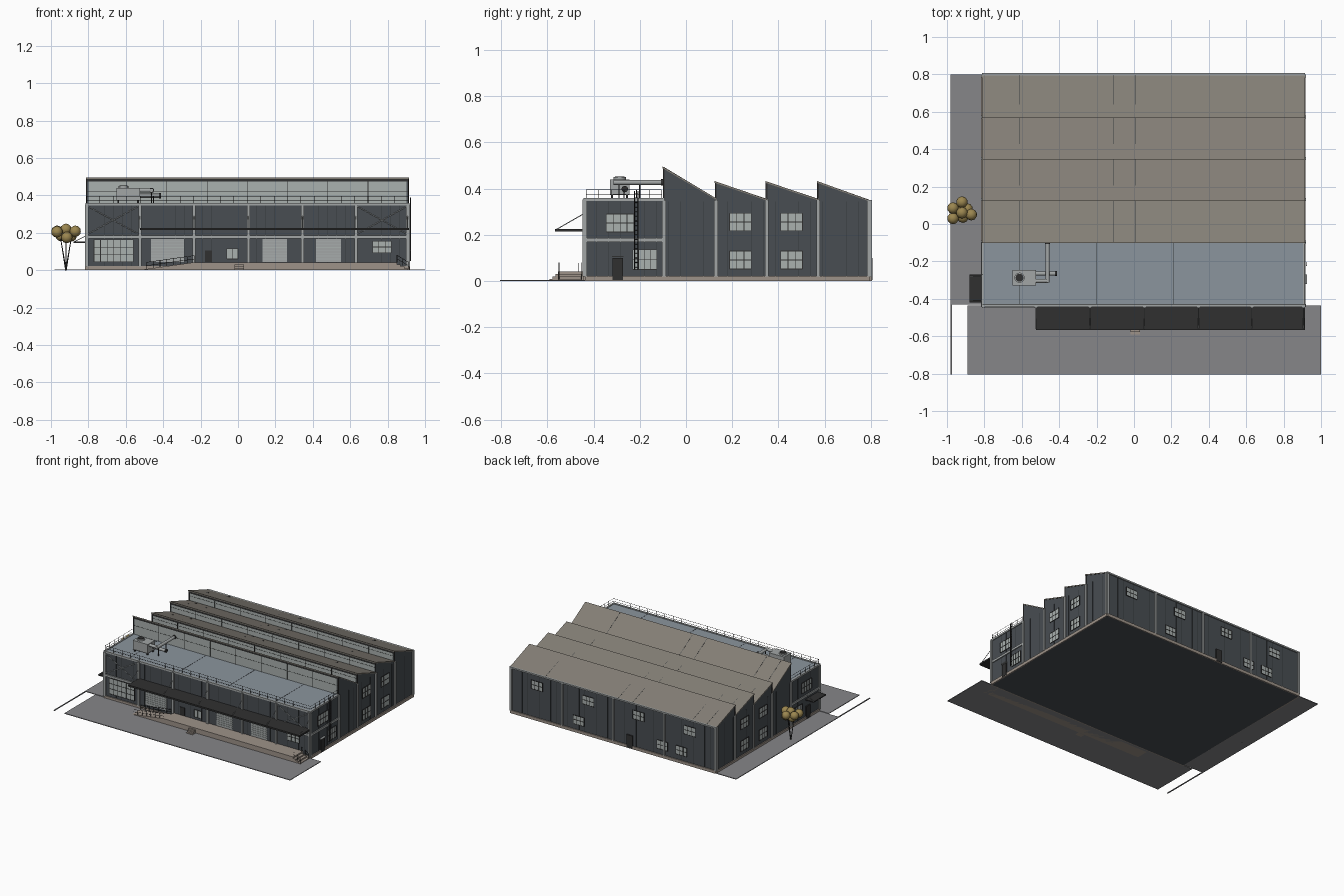
import bpy, bmesh, math
from mathutils import Vector, Matrix

if "Cube" in bpy.data.objects:
    bpy.data.objects.remove(bpy.data.objects["Cube"])

COL = dict(wall=(.065, .075, .085), steel=(.36, .38, .38), glass=(.40, .44, .43), roof=(.23, .21, .18),
           deck=(.26, .30, .34), paving=(.24, .24, .25), dark=(.03, .03, .03), stone=(.34, .29, .25),
           leaf=(.33, .24, .08), seam=(.035, .04, .045))
P = {}
X0, X1, YF, YM, YB = -.81, .91, -.437, -.095, .797


def get(name, col):
    if name not in P:
        P[name] = (bmesh.new(), col)
    return P[name][0]


def box(name, col, x0, x1, y0, y1, z0, z1):
    m = Matrix.Translation(((x0 + x1) / 2, (y0 + y1) / 2, (z0 + z1) / 2)) @ Matrix.Diagonal(
        (abs(x1 - x0), abs(y1 - y0), abs(z1 - z0), 1))
    bmesh.ops.create_cube(get(name, col), size=1, matrix=m)


def rod(name, col, p, q, r=.002, n=6, r2=None):
    p, q = Vector(p), Vector(q)
    d = q - p
    m = Matrix.Translation((p + q) / 2) @ d.to_track_quat('Z', 'Y').to_matrix().to_4x4()
    bmesh.ops.create_cone(get(name, col), cap_ends=True, segments=n, radius1=r,
                          radius2=r if r2 is None else r2, depth=d.length, matrix=m)


def prism(name, col, prof, a, b, axis='x'):
    """Extrude a (y,z) profile along x, or an (x,z) profile along y."""
    bm = get(name, col)
    pt = (lambda u, z, t: (t, u, z)) if axis == 'x' else (lambda u, z, t: (u, t, z))
    f = bm.faces.new([bm.verts.new(pt(u, z, a)) for u, z in prof])
    g = bmesh.ops.extrude_face_region(bm, geom=[f])['geom']
    bmesh.ops.translate(bm, verts=[v for v in g if isinstance(v, bmesh.types.BMVert)],
                        vec=Vector(pt(0, 0, b)) - Vector(pt(0, 0, a)))


def on_wall(name, col, side, u0, u1, z0, z1, d, base=0):
    """Box lying on one of the four walls, sticking out by d."""
    if side == 'front':
        box(name, col, u0, u1, YF - d, YF - base + .002, z0, z1)
    elif side == 'back':
        box(name, col, u0, u1, YB + base - .002, YB + d, z0, z1)
    elif side == 'right':
        box(name, col, X1 + base - .002, X1 + d, u0, u1, z0, z1)
    else:
        box(name, col, X0 - d, X0 - base + .002, u0, u1, z0, z1)


def window(side, u0, u1, z0, z1, nu=3, nz=2):
    on_wall('window_panes', 'glass', side, u0, u1, z0, z1, .002)
    for i in range(nu + 1):
        u = u0 + (u1 - u0) * i / nu
        on_wall('window_frames', 'dark', side, u - .0015, u + .0015, z0, z1, .004)
    for i in range(nz + 1):
        z = z0 + (z1 - z0) * i / nz
        on_wall('window_frames', 'dark', side, u0, u1, z - .0015, z + .0015, .004)


def rail(pts, h, n, name='roof_railing', col='dark'):
    """Posts with a top and mid rail along a polyline."""
    for a, b, k in zip(pts, pts[1:], n):
        a, b = Vector(a), Vector(b)
        up = Vector((0, 0, h))
        for f in (.5, 1):
            rod(name, col, a + up * f, b + up * f, .0013, 4)
        for i in range(k + 1):
            p = a.lerp(b, i / k)
            rod(name, col, p, p + up, .0015, 4)


# Paving
box('front_yard', 'paving', -.89, 1.0, -.805, YF, 0, .005)
box('side_yard', 'paving', -.98, X0, -.43, .8, 0, .005)
box('curb', 'paving', -.98, -.972, -.805, -.43, 0, .005)

# Office block and roof deck
box('office_block', 'wall', X0, X1, YF, YM, 0, .352)
box('office_deck', 'deck', X0 + .005, X1 - .005, YF + .008, YM, .35, .356)
for x in (-.61, -.2, .21, .62):
    box('deck_seams', 'seam', x - .001, x + .001, YF + .01, YM, .355, .357)
box('parapet', 'steel', X0 - .006, X1 + .006, YF - .006, YF + .008, .347, .36)
for x in (X0, X1):
    box('parapet', 'steel', x - .006, x + .006, YF, YM, .347, .36)
rail([(X0, YM - .01, .355), (X0, YF + .005, .355), (X1, YF + .005, .355), (X1, YM - .01, .355)], .04, (6, 24, 6))

# Saw-tooth hall: walls, sloping roofs, north-light glazing
for y0, y1, zt, zb in ((YM, .13, .488, .353), (.13, .35, .425, .35), (.35, .573, .425, .35), (.573, YB, .425, .345)):
    prism('hall_walls', 'wall', [(y0, 0), (y1, 0), (y1, zb), (y0, zt)], X0, X1)
    prism('hall_roofs', 'roof', [(y0 - .006, zt), (y1 + .002, zb - .002), (y1 + .002, zb + .004), (y0 - .006, zt + .008)],
          X0 - .004, X1 + .004)
    box('north_lights', 'glass', X0 + .01, X1 - .01, y0 - .003, y0 + .003, .357, zt - .012)
    box('light_frames', 'dark', X0, X1, y0 - .005, y0 + .002, zt - .014, zt)
    box('light_frames', 'dark', X0, X1, y0 - .004, y0 + .002, (.357 + zt) / 2 - .001, (.357 + zt) / 2 + .001)
    for i in range(9):
        x = X0 + (X1 - X0) * i / 8
        box('light_frames', 'dark', x - .0015, x + .0015, y0 - .005, y0 + .002, .357, zt)
    for x in (-.73, -.61, -.11, .01, .62):
        prism('roof_seams', 'seam', [(y0, zt), (y1, zb), (y1, zb + .0055), (y0, zt + .0055)], x - .001, x + .001)
box('back_gutter', 'steel', X0 - .004, X1 + .004, YB - .012, YB + .009, .34, .351)

# Plinth, columns, floor beam, wall seams
for s, a, b in (('front', X0, X1), ('back', X0, X1), ('left', YF, YB), ('right', YF, YB)):
    on_wall('plinth', 'stone', s, a, b, 0, .022, .007)
cols = [X0 + .004, -.525, -.235, .055, .345, .63, X1 - .004]
for x in cols:
    on_wall('columns', 'steel', 'front', x - .008, x + .008, .02, .352, .011)
for i in range(5):
    x = X0 + .005 + (X1 - X0 - .01) * i / 4
    on_wall('columns', 'steel', 'back', x - .008, x + .008, .02, .342, .008)
on_wall('floor_beam', 'steel', 'front', X0, X1, .17, .186, .009)
for s in ('left', 'right'):
    on_wall('floor_beam', 'steel', s, YF, YM, .17, .186, .007)
    for y in (YF, YM, .13, .35, .573, YB - .006):
        on_wall('columns', 'steel', s, y - .008, y + .008, .02, .35, .009)
    for i in range(1, 24):
        y = YF + (YB - YF) * i / 24
        on_wall('wall_seams', 'seam', s, y - .0008, y + .0008, .022, .345, .001)
for s in ('front', 'back'):
    for i in range(1, 36):
        x = X0 + (X1 - X0) * i / 36
        on_wall('wall_seams', 'seam', s, x - .0008, x + .0008, .022, .345, .001)

# Front openings
window('front', -.77, -.56, .045, .163, 6, 3)
window('front', -.06, 0, .06, .115, 2, 1)
window('front', .72, .82, .093, .155, 3, 2)
on_wall('front_door', 'dark', 'front', -.176, -.14, .045, .105, .004)
for x0, x1 in ((-.465, -.29), (.13, .262), (.417, .55)):
    on_wall('loading_gates', 'steel', 'front', x0, x1, .045, .167, .004)
    for i in range(1, 8):
        z = .045 + .122 * i / 8
        on_wall('gate_slats', 'glass', 'front', x0, x1, z - .002, z + .002, .006)

# Side and back openings
for s in ('left', 'right'):
    for y in (.235, .457):
        window(s, y - .047, y + .047, .052, .13)
        window(s, y - .047, y + .047, .218, .293)
    window(s, -.345, -.225, .212, .29, 4, 2)
    window(s, -.23, -.127, .05, .135, 4, 2)
    on_wall('side_doors', 'dark', s, -.318, -.273, .005, .1, .009)
for x in (.69, .26, -.16, -.59):
    window('back', x - .047, x + .047, .23, .295)
for x in (.34, -.36, -.52):
    window('back', x - .045, x + .045, .06, .125)
on_wall('back_door', 'dark', 'back', -.115, -.065, .005, .1, .01)

# Cross bracing in the outer upper bays
for a, b in ((-.80, -.535), (.64, .90)):
    for z0, z1 in ((.195, .34), (.34, .195)):
        rod('cross_braces', 'steel', (a, YF - .005, z0), (b, YF - .005, z1), .002)

# Front canopy with tie rods, side door canopy
box('front_canopy', 'dark', -.525, X1 + .003, -.567, YF, .214, .226)
for x in cols[1:]:
    rod('canopy_ties', 'steel', (x, -.56, .224), (x, YF - .008, .29), .002)
box('side_canopy', 'dark', -.88, X0, -.42, -.27, .146, .153)
for y in (-.41, -.28):
    rod('canopy_ties', 'steel', (-.875, y, .152), (X0, y, .185), .0015)

# Loading dock, ramp, steps, dock railings
box('dock', 'stone', -.235, .85, -.553, YF, 0, .042)
prism('dock_ramp', 'stone', [(-.5, 0), (-.235, 0), (-.235, .042), (-.5, .005)], -.553, -.46, 'y')
for y in (-.55, -.464):
    rail([(-.49, y, .006), (-.235, y, .042)], .036, (7,), 'dock_railing')
for i in range(3):
    box('centre_steps', 'stone', -.02, .033, -.565 - .013 * i, -.55, 0, .042 - .011 * (i + 1))
    box('end_steps', 'stone', .84, .87 + .019 * i, -.553, -.45, 0, .042 - .011 * (i + 1))
for y in (-.55, -.453):
    rail([(.85, y, .042), (.91, y, .006)], .038, (2,), 'dock_railing')

# Rooftop ventilation unit with ducts
box('vent_unit', 'steel', -.65, -.525, -.33, -.245, .372, .44)
for x in (-.64, -.535):
    for y in (-.32, -.255):
        box('vent_feet', 'dark', x - .005, x + .005, y - .005, y + .005, .355, .373)
rod('vent_fan', 'steel', (-.612, -.287, .44), (-.612, -.287, .45), .027, 20)
rod('vent_fan_grille', 'dark', (-.612, -.287, .448), (-.612, -.287, .453), .021, 20)
rod('ducts', 'steel', (-.525, -.304, .427), (-.46, -.304, .427), .011, 14)
rod('ducts', 'steel', (-.462, -.314, .427), (-.462, YM, .427), .011, 14)
rod('ducts', 'steel', (-.525, -.265, .398), (-.415, -.265, .398), .011, 14)
for p, q in (((-.462, -.108, .427), (-.462, -.098, .427)), ((-.422, -.265, .398), (-.412, -.265, .398))):
    rod('duct_collars', 'dark', p, q, .014, 14)
for y in (-.2, -.29):
    rod('vent_feet', 'dark', (-.462, y, .355), (-.462, y, .42), .003)

# Wall ladder on the right side
for y in (-.223, -.207):
    rod('ladder', 'dark', (X1 + .012, y, .05), (X1 + .012, y, .39), .002)
for i in range(17):
    z = .06 + .02 * i
    rod('ladder', 'dark', (X1 + .012, -.223, z), (X1 + .012, -.207, z), .0015, 4)
box('side_lamp', 'steel', X1, X1 + .016, -.32, -.27, .104, .109)

# Tree
for x, y, z in ((-.968, .03, .205), (-.968, .085, .208), (-.92, .117, .21), (-.87, .05, .208), (-.915, .037, .175),
                (-.945, .08, .185), (-.892, .08, .183), (-.92, .06, .218)):
    bmesh.ops.create_icosphere(get('tree_crown', 'leaf'), subdivisions=2, radius=.031,
                               matrix=Matrix.Translation((x, y, z)))
for dx, dy in ((-.03, 0), (.03, 0), (0, .03)):
    rod('tree_trunk', 'dark', (-.92, .06, 0), (-.92 + dx, .06 + dy, .18), .004, 6, .002)

# Turn every collected part into an object
mats = {}
for k, c in COL.items():
    mats[k] = bpy.data.materials.new(k)
    mats[k].diffuse_color = (*c, 1)
for name, (bm, col) in P.items():
    bmesh.ops.recalc_face_normals(bm, faces=bm.faces)
    if name in ('ducts', 'tree_crown', 'vent_fan', 'duct_collars'):
        for f in bm.faces:
            f.smooth = len(f.verts) < 5
        for e in bm.edges:
            e.smooth = e.calc_face_angle(0) < .7
    me = bpy.data.meshes.new(name)
    bm.to_mesh(me)
    bm.free()
    me.materials.append(mats[col])
    bpy.context.collection.objects.link(bpy.data.objects.new(name, me))

for m in bpy.data.materials:
    if m.users and not m.is_grease_pencil:
        m.use_nodes = True
        m.node_tree.nodes["Principled BSDF"].inputs["Base Color"].default_value = m.diffuse_color
